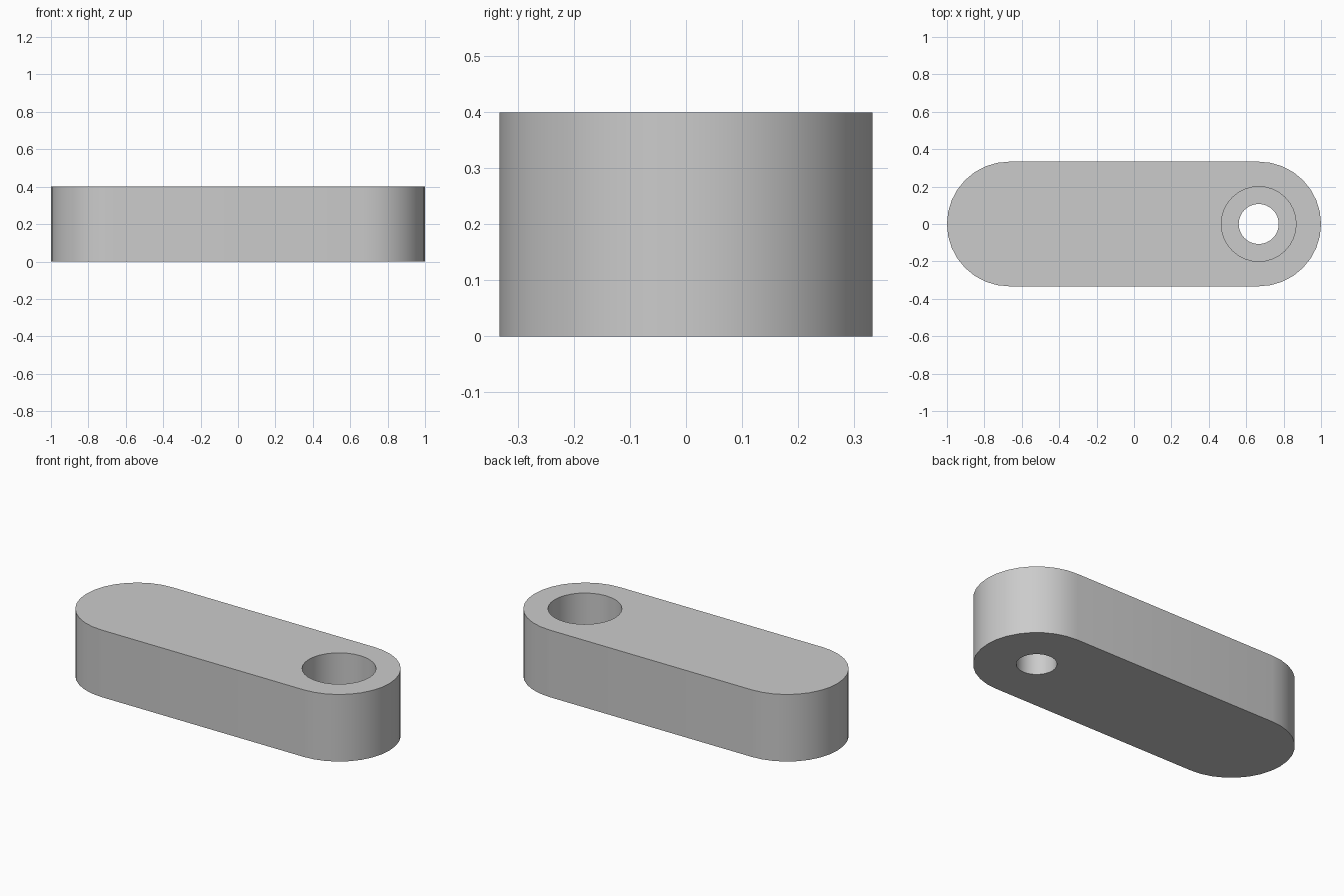
import bpy, bmesh, math

cube = bpy.data.objects.get("Cube")
if cube:
    bpy.data.objects.remove(cube, do_unlink=True)

HEIGHT, RADIUS, CENTRE = 0.4, 1 / 3, 2 / 3
SEGMENTS = 32

grey = bpy.data.materials.new("plain grey")
grey.use_nodes = True
colour = (0.6, 0.6, 0.6, 1)
grey.diffuse_color = colour
grey.node_tree.nodes["Principled BSDF"].inputs["Base Color"].default_value = colour


def prism(name, outline, z0, z1):
    """Extrude a closed outline from z0 up to z1."""
    bm = bmesh.new()
    base = bm.faces.new([bm.verts.new((x, y, z0)) for x, y in outline])
    top = bmesh.ops.extrude_face_region(bm, geom=[base])["geom"]
    verts = [v for v in top if isinstance(v, bmesh.types.BMVert)]
    bmesh.ops.translate(bm, vec=(0, 0, z1 - z0), verts=verts)
    bmesh.ops.recalc_face_normals(bm, faces=bm.faces)
    mesh = bpy.data.meshes.new(name)
    bm.to_mesh(mesh)
    bm.free()
    mesh.materials.append(grey)
    obj = bpy.data.objects.new(name, mesh)
    bpy.context.collection.objects.link(obj)
    return obj


def arc(cx, radius, start, sweep, steps):
    angles = [start + sweep * i / steps for i in range(steps + 1)]
    return [(cx + radius * math.cos(a), radius * math.sin(a)) for a in angles]


# Link bar with rounded ends
half = SEGMENTS // 2
outline = (arc(CENTRE, RADIUS, -math.pi / 2, math.pi, half)
           + arc(-CENTRE, RADIUS, math.pi / 2, math.pi, half))
bar = prism("link_bar", outline, 0, HEIGHT)

# Stepped bolt hole: narrow through hole, wide counterbore above
for name, radius, z0 in (("through_hole_cutter", 0.107, -0.1),
                         ("counterbore_cutter", 0.2, HEIGHT / 2)):
    circle = arc(CENTRE, radius, 0, math.tau, SEGMENTS)[:-1]
    cutter = prism(name, circle, z0, HEIGHT + 0.1)
    cut = bar.modifiers.new(name, 'BOOLEAN')
    cut.operation = 'DIFFERENCE'
    cut.solver = 'EXACT'
    cut.object = cutter
    bpy.ops.object.select_all(action='DESELECT')
    bar.select_set(True)
    bpy.context.view_layer.objects.active = bar
    bpy.ops.object.modifier_apply(modifier=cut.name)
    bpy.data.objects.remove(cutter, do_unlink=True)

# Smooth round walls, crisp rims
bpy.ops.object.shade_smooth_by_angle(angle=math.radians(30))
